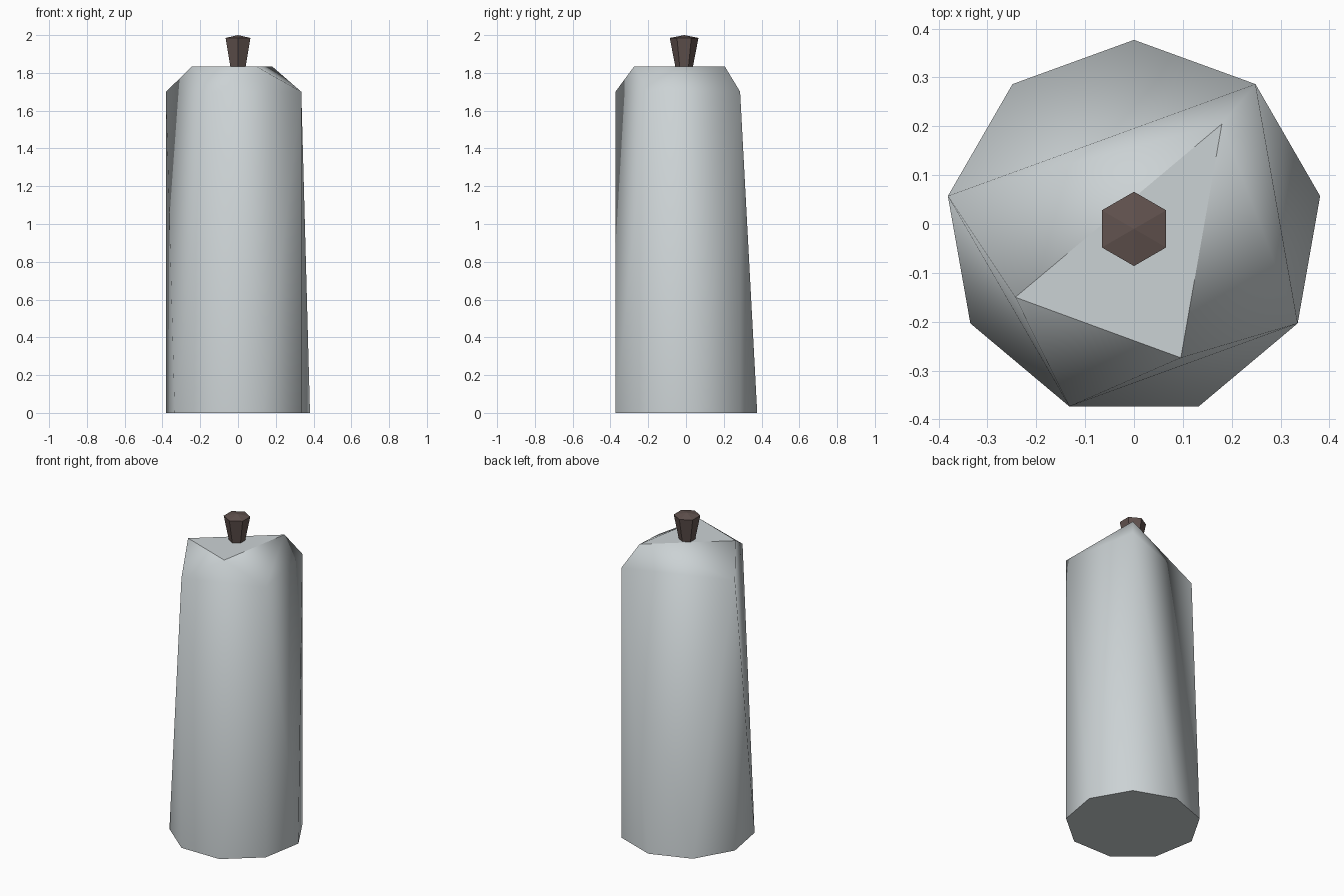
import bpy, bmesh, math

if "Cube" in bpy.data.objects:
    bpy.data.objects.remove(bpy.data.objects["Cube"])


def material(name, rgb):
    m = bpy.data.materials.new(name)
    m.diffuse_color = (*rgb, 1.0)
    m.use_nodes = True
    m.node_tree.nodes["Principled BSDF"].inputs["Base Color"].default_value = m.diffuse_color
    return m


def ring(n, radius, z, cy=-0.01):
    """Regular polygon with one corner pointing to +y."""
    return [(radius * math.cos(math.pi / 2 + 2 * math.pi * i / n),
             cy + radius * math.sin(math.pi / 2 + 2 * math.pi * i / n), z)
            for i in range(n)]


def hull(name, points, mat, smooth=False):
    """Convex solid around the given points."""
    bm = bmesh.new()
    for p in points:
        bm.verts.new(p)
    bmesh.ops.convex_hull(bm, input=bm.verts[:])
    bmesh.ops.dissolve_limit(bm, angle_limit=0.005,
                             verts=bm.verts[:], edges=bm.edges[:])
    bmesh.ops.recalc_face_normals(bm, faces=bm.faces[:])
    for f in bm.faces:
        f.smooth = smooth
    # Crisp rims around the flat base and the flat top
    for f in bm.faces:
        if abs(f.normal.z) > 0.999:
            for e in f.edges:
                e.smooth = False
    me = bpy.data.meshes.new(name)
    bm.to_mesh(me)
    bm.free()
    me.materials.append(mat)
    ob = bpy.data.objects.new(name, me)
    bpy.context.collection.objects.link(ob)
    return ob


metal = material("pale grey metal", (0.60, 0.645, 0.66))
brown = material("dark brown", (0.12, 0.085, 0.077))

# Body: nine-sided base, every second corner carried up to the shoulder, triangular top
base = ring(9, 0.387, 0.0)
shoulder = [(x, y, 1.70) for x, y, z in base[2::2]]
top = [(0.18, 0.205, 1.835), (-0.243, -0.15, 1.835), (0.096, -0.274, 1.835)]
hull("bottle_body", base + shoulder + top, metal, smooth=True)

# Stopper: flared six-sided plug with a shallow pointed cap
hull("stopper", ring(6, 0.046, 1.83) + ring(6, 0.076, 1.985) + [(0, -0.01, 2.0)], brown)
